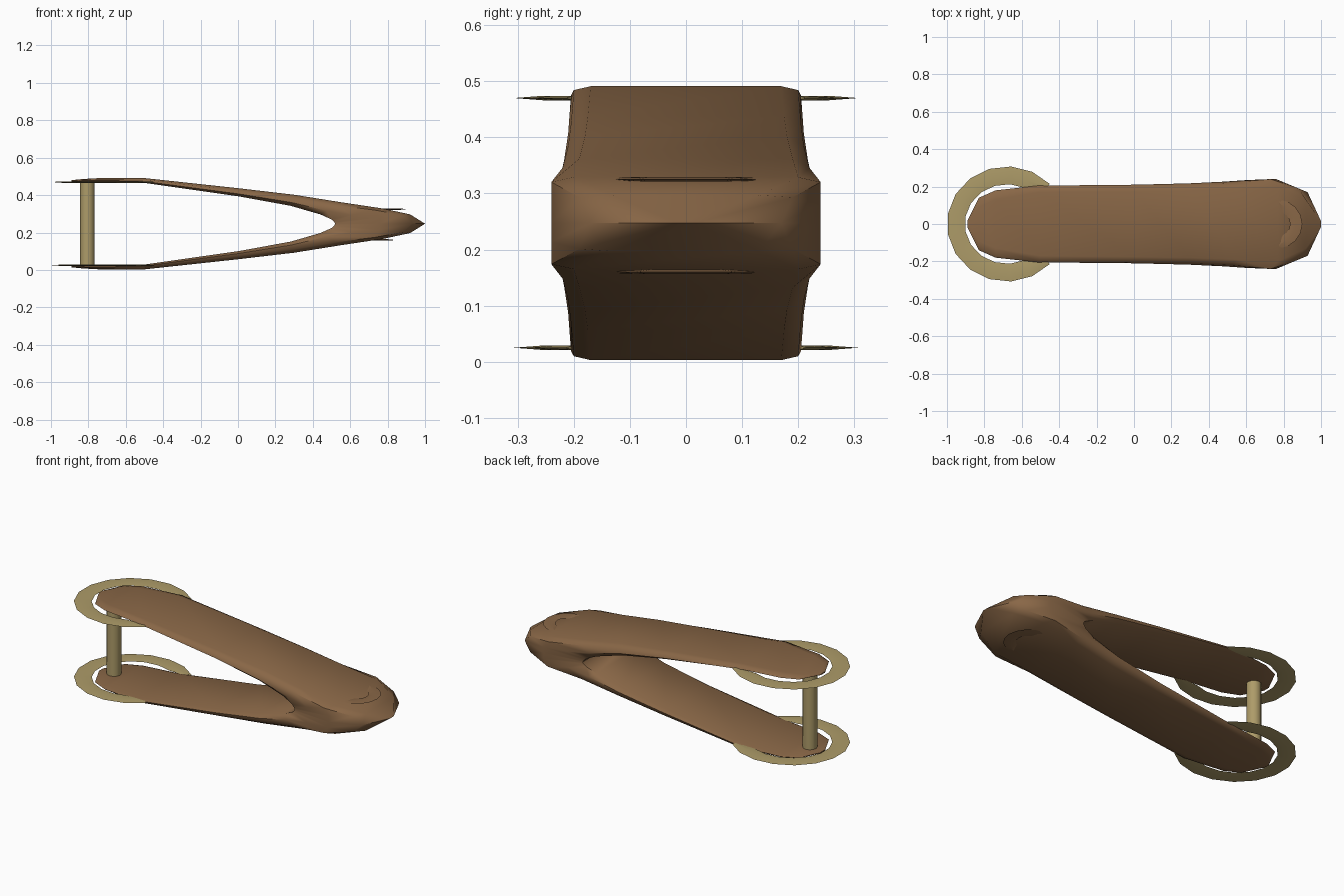
import bpy, bmesh, math

if "Cube" in bpy.data.objects:
    bpy.data.objects.remove(bpy.data.objects["Cube"], do_unlink=True)

MID = 0.247  # height of the fold


def material(name, rgb):
    m = bpy.data.materials.new(name)
    m.use_nodes = True
    m.diffuse_color = (*rgb, 1)
    bsdf = m.node_tree.nodes["Principled BSDF"]
    bsdf.inputs["Base Color"].default_value = (*rgb, 1)
    bsdf.inputs["Roughness"].default_value = 0.8
    return m


brown = material("brown leather", (0.25, 0.135, 0.062))
tan = material("tan horn", (0.42, 0.33, 0.14))


def loft(name, sections, mat, angle):
    """Skin closed cross-sections in order, capping both ends."""
    bm = bmesh.new()
    loops = [[bm.verts.new(p) for p in s] for s in sections]
    for a, b in zip(loops, loops[1:]):
        for i in range(len(a)):
            j = (i + 1) % len(a)
            bm.faces.new((a[i], a[j], b[j], b[i]))
    bm.faces.new(loops[0])
    bm.faces.new(loops[-1])
    bmesh.ops.recalc_face_normals(bm, faces=bm.faces)
    mesh = bpy.data.meshes.new(name)
    bm.to_mesh(mesh)
    bm.free()
    mesh.materials.append(mat)
    ob = bpy.data.objects.new(name, mesh)
    bpy.context.collection.objects.link(ob)
    bpy.ops.object.select_all(action="DESELECT")
    ob.select_set(True)
    bpy.context.view_layer.objects.active = ob
    bpy.ops.object.shade_smooth_by_angle(angle=math.radians(angle))
    return ob


# Folded strap: outer x, outer height, inner x, inner height,
# outer half width, widest half width, second half width and its depths
stations = [
    (-0.89, 0.233, -0.89, 0.226, 0.015, 0.02, 0.02, 0.3, 0.6),
    (-0.83, 0.239, -0.83, 0.226, 0.09, 0.14, 0.13, 0.3, 0.7),
    (-0.74, 0.244, -0.74, 0.226, 0.13, 0.18, 0.17, 0.3, 0.7),
    (-0.50, 0.244, -0.52, 0.221, 0.17, 0.205, 0.2, 0.3, 0.7),
    (0.00, 0.190, 0.00, 0.147, 0.175, 0.21, 0.205, 0.3, 0.7),
    (0.30, 0.155, 0.28, 0.096, 0.18, 0.217, 0.21, 0.3, 0.7),
    (0.55, 0.115, 0.44, 0.050, 0.19, 0.226, 0.22, 0.3, 0.75),
    (0.77, 0.082, 0.50, 0.023, 0.2, 0.235, 0.24, 0.4, 0.85),
    (0.92, 0.050, 0.515, 0.009, 0.13, 0.24, 0.19, 0.6, 0.9),
    (1.00, 0.000, 0.52, 0.000, 0.015, 0.24, 0.17, 0.5, 0.85),
]


def strap_section(s, sign):
    xo, ho, xi, hi, wo, w1, w2, t1, t2 = s
    wi = w1 * 0.9
    rows = [(0, wi), (t1, w1), (t2, w2), (1, wo)]
    pts = [(xi + (xo - xi) * t, w, MID + sign * (hi + (ho - hi) * t)) for t, w in rows]
    return pts + [(x, -y, z) for x, y, z in reversed(pts)]


path = [strap_section(s, 1) for s in stations]
path += [strap_section(s, -1) for s in reversed(stations[:-1])]
loft("folded_strap", path, brown, 50)


def flat_arc(name, cx, z, rx, ry, width, half_angle, start, steps, mat, thick):
    """Thin bevelled band following an open arc, narrowed at its ends."""
    sections = []
    for i in range(steps + 1):
        a = math.radians(start + 2 * half_angle * i / steps)
        w = width * (0.35 if i in (0, steps) else 1)
        rows = [(0, 0), (0.45, thick), (1, 0), (0.45, -thick)]
        sections.append([(cx + (rx - w * (1 - t)) * math.cos(a),
                          (ry - w * (1 - t)) * math.sin(a), z + h) for t, h in rows])
    return loft(name, sections, mat, 20)


# Open rings around the strap tips
for label, z in (("upper", 0.470), ("lower", 0.025)):
    flat_arc(label + "_ring", -0.68, z, 0.32, 0.308, 0.095, 136, 44, 13, tan, 0.004)

# Crescent lips on the nose
for label, x, z in (("upper", 0.77, 0.325), ("lower", 0.71, 0.16)):
    flat_arc(label + "_nose_lip", x, z, 0.13, 0.13, 0.065, 88, -88, 8, brown, 0.004)

# Post between the tips
bpy.ops.mesh.primitive_cylinder_add(vertices=12, radius=0.039, depth=0.45,
                                    location=(-0.805, 0, MID))
post = bpy.context.object
post.name = "post"
post.data.materials.append(tan)
bpy.ops.object.shade_smooth_by_angle(angle=math.radians(40))
